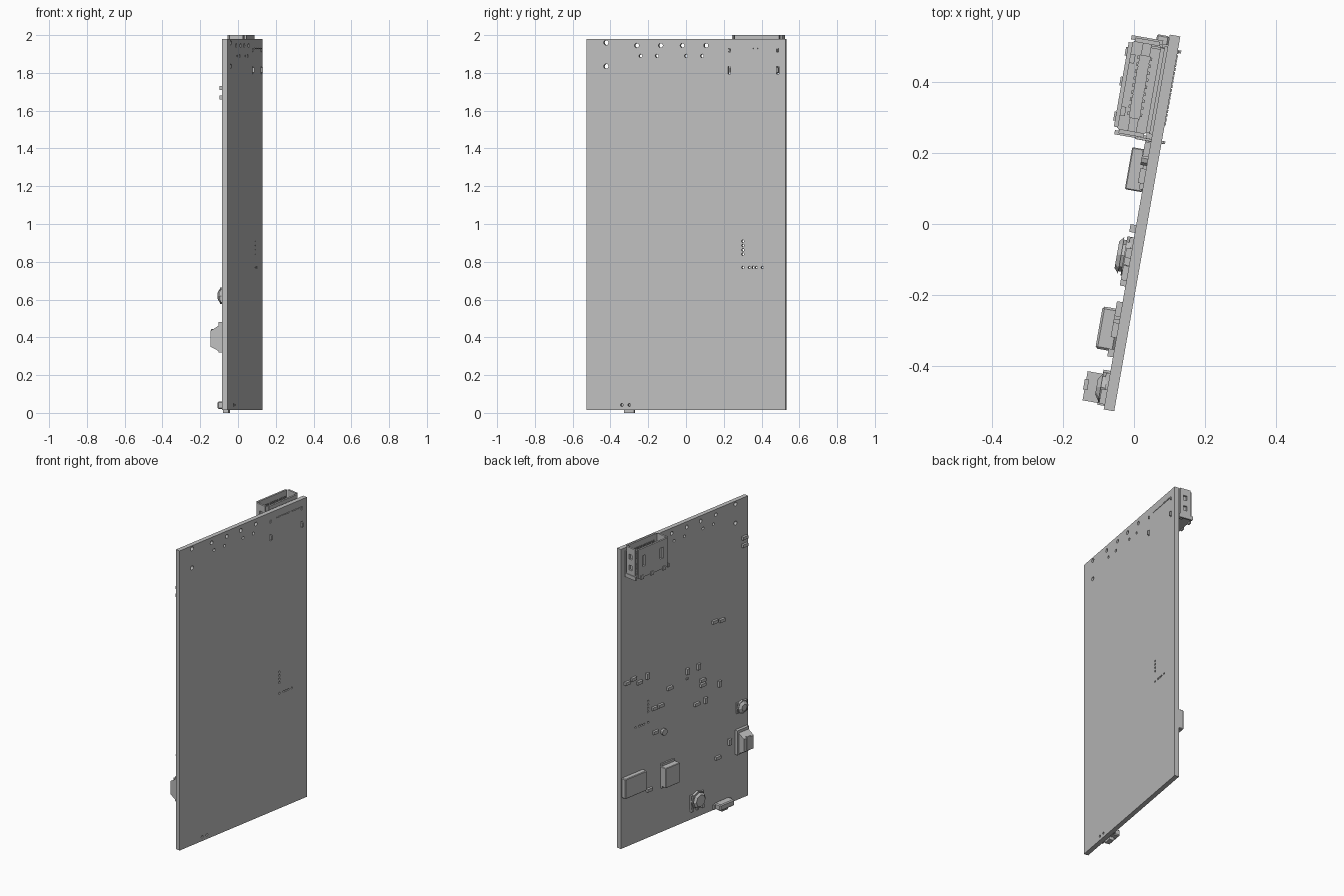
import bpy, bmesh
from mathutils import Matrix, Vector
from math import radians

cube = bpy.data.objects.get("Cube")
if cube:
    bpy.data.objects.remove(cube, do_unlink=True)

grey = bpy.data.materials.new("plain_grey")
grey.use_nodes = True
grey.diffuse_color = (0.52, 0.52, 0.52, 1)
grey.node_tree.nodes["Principled BSDF"].inputs["Base Color"].default_value = grey.diffuse_color

# Board frame: x runs along the board, y points out of the component side
FRAME = Matrix.Translation((0.0225, 0.003, 0)) @ Matrix.Rotation(radians(80), 4, 'Z')
FACE = 0.015
TOP = 1.98


def box(bm, u, w, z):
    """Box from three (low, high) ranges."""
    size = [b - a for a, b in (u, w, z)]
    mid = [(a + b) / 2 for a, b in (u, w, z)]
    m = Matrix.Translation(mid) @ Matrix.Diagonal((*size, 1))
    return bmesh.ops.create_cube(bm, size=1, matrix=m)["verts"]


def block(bm, u, z, du, dz, w0, w1):
    return box(bm, (u - du / 2, u + du / 2), (w0, w1), (z - dz / 2, z + dz / 2))


def disc(bm, u, z, r, w0, w1, sides=12, r_out=None):
    """Cylinder or cone whose axis points out of the board."""
    m = Matrix.Translation((u, (w0 + w1) / 2, z)) @ Matrix.Rotation(radians(-90), 4, 'X')
    bmesh.ops.create_cone(bm, cap_ends=True, segments=sides, radius1=r,
                          radius2=r if r_out is None else r_out, depth=w1 - w0, matrix=m)


def finish(name, bm, bevel=0):
    mesh = bpy.data.meshes.new(name)
    bm.to_mesh(mesh)
    bm.free()
    mesh.materials.append(grey)
    ob = bpy.data.objects.new(name, mesh)
    bpy.context.collection.objects.link(ob)
    ob.matrix_world = FRAME
    if bevel:
        mod = ob.modifiers.new("edges", 'BEVEL')
        mod.width, mod.segments = bevel, 1
    return ob


def cut(ob, bm):
    """Subtract a bmesh from an object and bake the result."""
    cutter = finish("cutter", bm)
    cutter.hide_render = True
    mod = ob.modifiers.new("cut", 'BOOLEAN')
    mod.object, mod.operation, mod.solver = cutter, 'DIFFERENCE', 'EXACT'
    bpy.context.view_layer.update()
    dg = bpy.context.evaluated_depsgraph_get()
    baked = bpy.data.meshes.new_from_object(ob.evaluated_get(dg))
    ob.modifiers.clear()
    ob.data = baked
    bpy.data.objects.remove(cutter, do_unlink=True)


# Circuit board with drilled holes
bm = bmesh.new()
box(bm, (-0.535, 0.535), (-FACE, FACE), (0.015, TOP))
board = finish("circuit_board", bm)

bm = bmesh.new()
for z in (1.96, 1.835):
    disc(bm, -0.43, z, 0.013, -0.05, 0.05)
for u in (-0.265, -0.137, -0.02, 0.107):
    disc(bm, u, 1.945, 0.012, -0.05, 0.05)
for u in (-0.244, -0.157, 0, 0.086):
    disc(bm, u, 1.89, 0.009, -0.05, 0.05)
for i in range(4):
    disc(bm, 0.305, 0.84 + i * 0.023, 0.007, -0.05, 0.05, 8)
for u in (0.305, 0.34, 0.36, 0.378, 0.41):
    disc(bm, u, 0.77, 0.007, -0.05, 0.05, 8)
for u in (-0.345, -0.305):
    disc(bm, u, 0.042, 0.008, -0.05, 0.05, 8)
for u in (0.233, 0.492):
    block(bm, u, 1.815, 0.014, 0.04, -0.05, 0.05)
    block(bm, u, 1.92, 0.012, 0.02, -0.05, 0.05)
cut(board, bm)

# Large open-topped socket
bm = bmesh.new()
verts = box(bm, (0.237, 0.51), (0.022, 0.125), (1.81, 2.0))
upright = [e for e in bm.edges if abs(e.verts[0].co.z - e.verts[1].co.z) > 0.1]
bmesh.ops.bevel(bm, geom=upright, offset=0.016, segments=3, affect='EDGES')
shell = finish("socket_shell", bm)
bm = bmesh.new()
box(bm, (0.249, 0.498), (0.034, 0.113), (1.83, 2.1))
for u in (0.30, 0.45):
    block(bm, u, 1.915, 0.026, 0.07, 0.1, 0.2)
for z in (1.87, 1.94):
    box(bm, (0.2, 0.6), (0.06, 0.085), (z - 0.016, z + 0.016))
cut(shell, bm)

# Socket tongue, contact springs and rim
bm = bmesh.new()
box(bm, (0.285, 0.465), (0.058, 0.088), (1.825, 1.965))
for i in range(9):
    u = 0.293 + i * 0.02
    for w in (0.052, 0.088):
        box(bm, (u, u + 0.009), (w, w + 0.006), (1.83, 1.975))
finish("socket_tongue", bm)
bm = bmesh.new()
for u in (0.232, 0.503):
    box(bm, (u, u + 0.012), (0.03, 0.12), (1.80, 1.825))
for u in (0.27, 0.37, 0.455):
    box(bm, (u, u + 0.025), (0.12, 0.13), (1.80, 1.825))
box(bm, (0.25, 0.5), (FACE, 0.024), (1.82, 1.96))
finish("socket_flanges", bm)

# Socket legs through the board, and its contact tails
bm = bmesh.new()
for u in (0.233, 0.492):
    block(bm, u, 1.815, 0.008, 0.028, -0.025, 0.06)
    block(bm, u, 1.92, 0.007, 0.014, -0.02, 0.06)
for i in range(18):
    block(bm, 0.285 + i * 0.012, 1.93, 0.009, 0.006, -0.018, 0.03)
finish("socket_legs", bm)

# Small surface chips, lying and standing
bm = bmesh.new()
lying = [(-0.5, 1.72), (-0.5, 1.67), (-0.25, 1.25), (-0.31, 1.24), (0.485, 1.09),
         (0.434, 1.10), (0.383, 1.06), (0.13, 0.94), (-0.147, 0.90), (-0.147, 0.87),
         (-0.097, 0.76), (0.257, 0.85), (0.206, 0.85), (0.249, 0.69), (-0.274, 0.35),
         (0.30, 0.33)]
standing = [(0.316, 1.08), (-0.02, 1.0), (-0.114, 1.0), (-0.29, 0.83), (-0.173, 0.76),
            (-0.375, 0.42)]
for spots, du, dz in ((lying, 0.042, 0.02), (standing, 0.022, 0.038)):
    for u, z in spots:
        block(bm, u, z, du, dz, FACE - 0.002, FACE + 0.016)
block(bm, -0.02, 0.95, 0.014, 0.012, FACE - 0.002, FACE + 0.008)
finish("surface_chips", bm)

# Little round can
bm = bmesh.new()
disc(bm, 0.18, 0.67, 0.021, FACE - 0.002, FACE + 0.018, 10)
finish("round_can", bm)

# Lower block parts
bm = bmesh.new()
box(bm, (0.085, 0.205), (FACE, 0.064), (0.32, 0.45))
finish("relay_block", bm, 0.003)
bm = bmesh.new()
box(bm, (0.092, 0.2), (FACE - 0.002, 0.025), (0.305, 0.465))
finish("relay_base", bm)
bm = bmesh.new()
box(bm, (0.35, 0.53), (FACE, 0.05), (0.35, 0.48))
finish("cable_block", bm, 0.004)

# Round jack with stacked rings
bm = bmesh.new()
block(bm, -0.10, 0.13, 0.11, 0.09, FACE - 0.002, 0.026)
disc(bm, -0.10, 0.135, 0.056, 0.02, 0.034, 8)
disc(bm, -0.10, 0.135, 0.045, 0.034, 0.042, 8)
disc(bm, -0.10, 0.135, 0.052, 0.042, 0.054, 8, 0.038)
for u in (-0.145, -0.1, -0.055):
    block(bm, u, 0.08, 0.014, 0.025, FACE - 0.002, 0.03)
finish("round_jack", bm)

# Bottom edge port
bm = bmesh.new()
box(bm, (-0.37, -0.25), (FACE, 0.068), (0.02, 0.06))
finish("edge_port", bm, 0.006)
bm = bmesh.new()
box(bm, (-0.338, -0.285), (FACE, 0.045), (0, 0.03))
box(bm, (-0.385, -0.235), (FACE - 0.002, 0.028), (0.022, 0.05))
finish("edge_port_tabs", bm)

# Side edge switch with sloped cover
bm = bmesh.new()
box(bm, (-0.525, -0.425), (FACE - 0.002, 0.035), (0.32, 0.48))
cover = box(bm, (-0.52, -0.437), (0.03, 0.078), (0.325, 0.465))
for v in cover:
    if v.co.y > 0.07:
        v.co.z += 0.025 if v.co.z < 0.4 else -0.03
block(bm, -0.475, 0.4, 0.03, 0.09, 0.07, 0.082)
finish("edge_switch", bm)

# Side edge button
bm = bmesh.new()
block(bm, -0.475, 0.62, 0.085, 0.07, FACE - 0.002, 0.026)
disc(bm, -0.475, 0.62, 0.044, 0.02, 0.034, 8)
disc(bm, -0.475, 0.62, 0.04, 0.034, 0.046, 8, 0.022)
finish("edge_button", bm)
